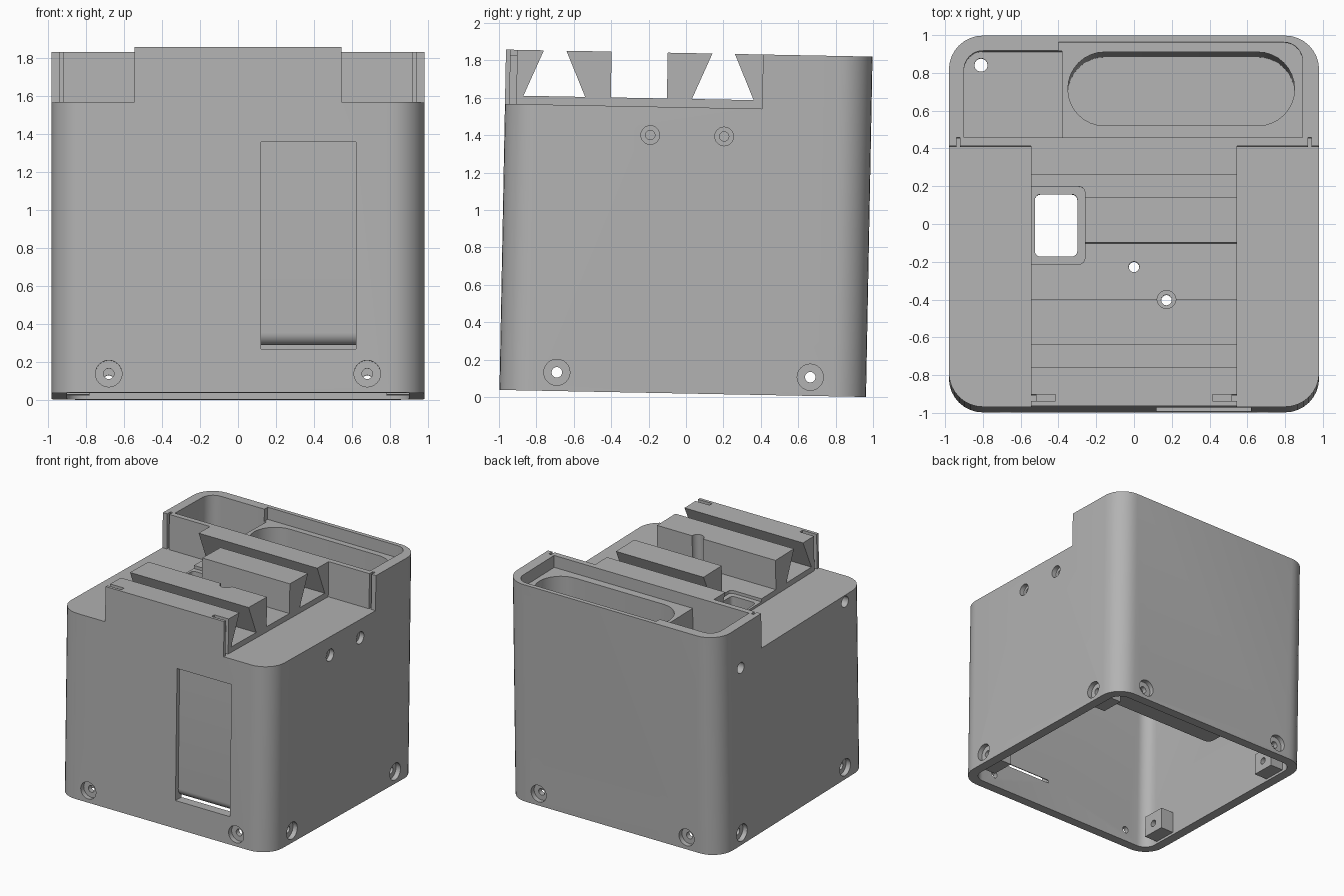
import bpy, bmesh, math

old = bpy.data.objects.get("Cube")
if old:
    bpy.data.objects.remove(old, do_unlink=True)

grey = bpy.data.materials.new("plain_grey")
grey.use_nodes = True
colour = (0.45, 0.45, 0.45, 1)
grey.diffuse_color = colour
grey.node_tree.nodes["Principled BSDF"].inputs["Base Color"].default_value = colour


def arc(cx, cy, r, start, end, n):
    step = (end - start) / n
    return [(cx + r * math.cos(math.radians(start + i * step)),
             cy + r * math.sin(math.radians(start + i * step))) for i in range(n + 1)]


def circle(cx, cy, r):
    return arc(cx, cy, r, 0, 360, 24)[:-1]


def rect(x0, x1, y0, y1, r=0, n=8):
    if not r:
        return [(x0, y0), (x1, y0), (x1, y1), (x0, y1)]
    return (arc(x1 - r, y1 - r, r, 0, 90, n) + arc(x0 + r, y1 - r, r, 90, 180, n)
            + arc(x0 + r, y0 + r, r, 180, 270, n) + arc(x1 - r, y0 + r, r, 270, 360, n))


def prism(name, outline, axis, lo, hi):
    """Extrude a 2D outline along one axis."""
    place = {"x": lambda u, v, w: (w, u, v),
             "y": lambda u, v, w: (u, w, v),
             "z": lambda u, v, w: (u, v, w)}[axis]
    bm = bmesh.new()
    low = [bm.verts.new(place(u, v, lo)) for u, v in outline]
    high = [bm.verts.new(place(u, v, hi)) for u, v in outline]
    bm.faces.new(low)
    bm.faces.new(high)
    for i in range(len(low)):
        j = (i + 1) % len(low)
        bm.faces.new((low[i], low[j], high[j], high[i]))
    bmesh.ops.recalc_face_normals(bm, faces=bm.faces)
    mesh = bpy.data.meshes.new(name)
    bm.to_mesh(mesh)
    bm.free()
    mesh.materials.append(grey)
    ob = bpy.data.objects.new(name, mesh)
    bpy.context.collection.objects.link(ob)
    return ob


TOP, SHOULDER, FLOOR, CEILING = 1.82, 1.53, 1.575, 1.45
ABOVE = 1.9
housing = prism("housing", rect(-0.98, 0.98, -0.98, 0.98, 0.18), "z", 0, TOP)
bpy.context.view_layer.objects.active = housing


def combine(operation, outline, axis, lo, hi):
    tool = prism("cutter", outline, axis, lo, hi)
    tool.hide_render = True
    mod = housing.modifiers.new("shape", "BOOLEAN")
    mod.operation, mod.solver, mod.object = operation, "EXACT", tool
    bpy.ops.object.modifier_apply(modifier=mod.name)
    bpy.data.objects.remove(tool, do_unlink=True)


def cut(*args):
    combine("DIFFERENCE", *args)


def add(*args):
    combine("UNION", *args)


# Hollow inside, open underneath
cut(rect(-0.9, 0.9, -0.9, 0.9, 0.1), "z", -0.1, CEILING)

# Deep cup hanging below the rear tray, and corner screw bosses
add(rect(-0.43, 0.93, 0.43, 0.95, 0.05), "z", 0.24, CEILING + 0.04)
for side in (-1, 1):
    for y in (-0.675, 0.68):
        add(rect(y - 0.1, y + 0.1, 0.02, 0.2), "x", *sorted((side * 0.78, side * 0.94)))

# Lowered shoulders on both sides
for side in (-1, 1):
    cut(rect(*sorted((side * 0.545, side * 1.1)), -1.1, 0.395), "z", SHOULDER, ABOVE)

# Dovetail channels and the square channel between them
for c in (-0.717, 0.184):
    cut([(c - 0.165, FLOOR), (c + 0.165, FLOOR), (c + 0.043, TOP + 0.04), (c - 0.043, TOP + 0.04)],
        "x", -0.6, 0.6)
cut(rect(-0.415, -0.115, FLOOR, ABOVE), "x", -0.6, 0.6)

# Switch pocket with window, and cable holes in the deck
cut(rect(-0.6, -0.26, -0.225, 0.185, 0.03, 4), "z", 1.55, ABOVE)
cut(rect(-0.525, -0.3, -0.185, 0.145, 0.03, 4), "z", 1.3, ABOVE)
cut(circle(0, -0.24, 0.028), "z", 1.3, ABOVE)
cut(circle(0.172, -0.415, 0.028), "z", 1.3, ABOVE)
cut(circle(0.172, -0.415, 0.05), "z", FLOOR - 0.01, ABOVE)

# Rear tray: deep bay, shallow bay, and oval cup
cut(rect(-0.9, -0.38, 0.44, 0.9) [:2] + [(-0.38, 0.9)] + arc(-0.8, 0.8, 0.1, 90, 180, 8),
    "z", SHOULDER, ABOVE)
cut([(-0.4, 0.44), (0.893, 0.44)] + arc(0.793, 0.845, 0.1, 0, 90, 8) + [(-0.4, 0.945)],
    "z", 1.72, ABOVE)
cut(rect(-0.35, 0.85, 0.505, 0.895, 0.194), "z", 0.33, ABOVE)
cut(circle(-0.81, 0.83, 0.035), "z", 1.3, ABOVE)

# Cover slots in the front ridge and the tray wall
for side in (-1, 1):
    cut(rect(*sorted((side * 0.52, side * 0.6)), -0.955, -0.92), "z", SHOULDER, ABOVE)
    cut(rect(*sorted((side * 0.415, side * 0.6)), -0.955, -0.92), "z", TOP - 0.03, ABOVE)
    cut(rect(*sorted((side * 0.92, side * 0.94)), 0.3, 0.44), "z", SHOULDER, ABOVE)

# Front label recess, rolling inward to a slot at its foot
cut([(-1.1, 0.23), (-0.8, 0.23), (-0.8, 0.25)] + arc(-0.88, 0.315, 0.065, 270, 180, 8)
    + [(-0.945, 1.32), (-1.1, 1.32)], "x", 0.12, 0.62)

# Countersunk screw holes around the base
for axis, places in (("y", (-0.68, 0.68)), ("x", (-0.675, 0.68))):
    for p in places:
        cut(circle(p, 0.1, 0.028), axis, -1.2, 1.2)
        cut(circle(p, 0.1, 0.07), axis, -1.2, -0.94)
        cut(circle(p, 0.1, 0.07), axis, 0.94, 1.2)

# Upper screw holes on each side
for y in (-0.2, 0.195):
    cut(circle(y, 1.378, 0.05), "x", 0.94, 1.2)
    cut(circle(y, 1.378, 0.025), "x", 0.85, 1.2)
for y in (-0.7, 0.67):
    cut(circle(y, 1.475, 0.045), "x", -1.2, -0.92)

# Smooth rounded corners, then lean the housing slightly back
for ob in bpy.context.selected_objects:
    ob.select_set(False)
housing.select_set(True)
bpy.ops.object.shade_smooth_by_angle(angle=math.radians(30))
housing.rotation_euler.x = math.radians(-1.1)
housing.location = (0, -0.0175, 0.019)
